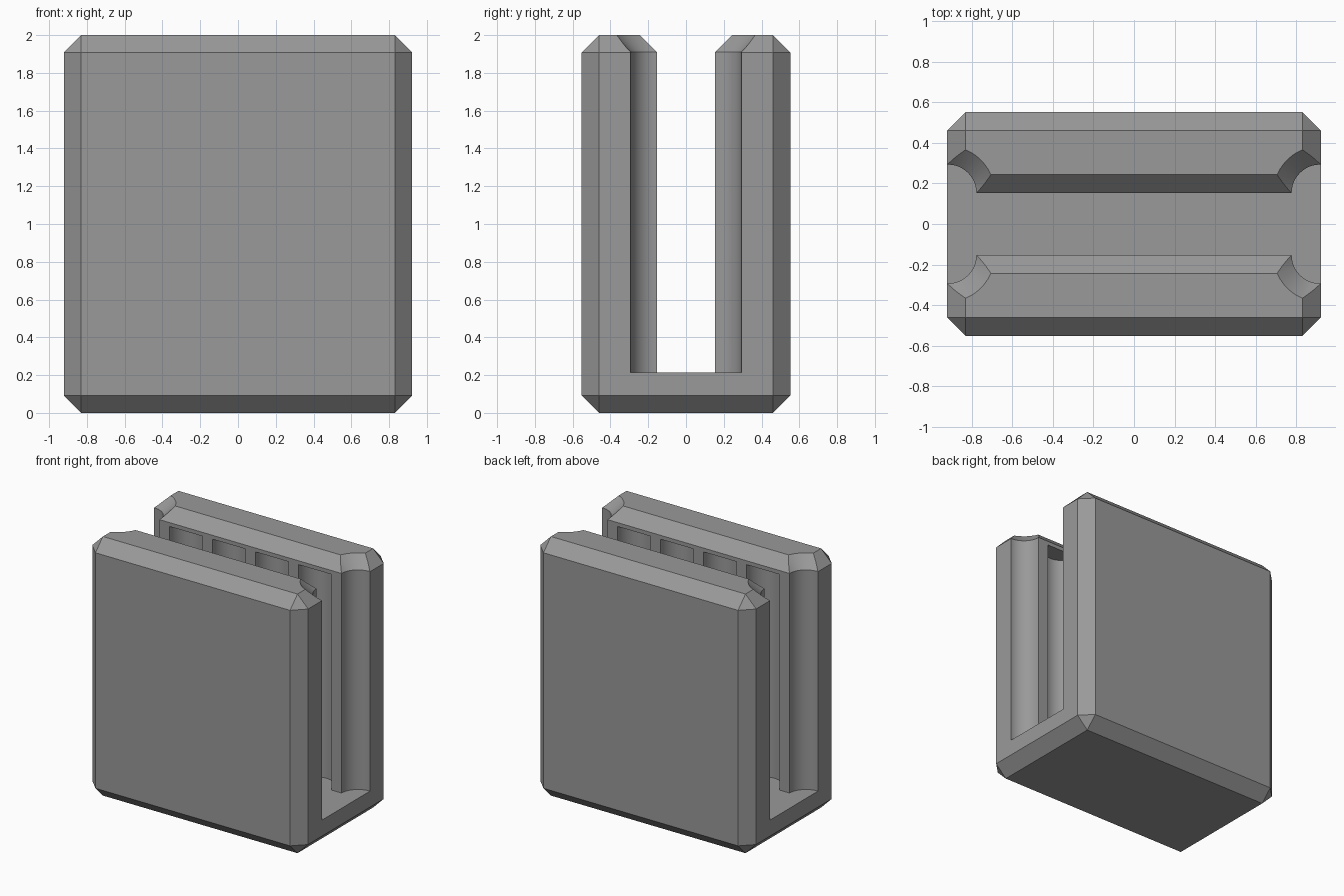
import bpy, bmesh, math

if "Cube" in bpy.data.objects:
    bpy.data.objects.remove(bpy.data.objects["Cube"])

WALL = 0.153      # half width of the slot
FLOOR = 0.215     # slot floor height
RIM = 1.91        # where the top chamfer begins
PITCH = 0.367     # spacing of the round pockets
RADIUS = 0.14

plastic = bpy.data.materials.new("grey plastic")
plastic.diffuse_color = (0.32, 0.32, 0.32, 1)
plastic.use_nodes = True
plastic.node_tree.nodes["Principled BSDF"].inputs["Base Color"].default_value = plastic.diffuse_color


def add_object(name, bm):
    bmesh.ops.recalc_face_normals(bm, faces=bm.faces)
    mesh = bpy.data.meshes.new(name)
    bm.to_mesh(mesh)
    bm.free()
    obj = bpy.data.objects.new(name, mesh)
    bpy.context.collection.objects.link(obj)
    mesh.materials.append(plastic)
    return obj


def loft(name, loops):
    """Closed solid through a stack of equal-length loops."""
    bm = bmesh.new()
    rings = [[bm.verts.new(p) for p in loop] for loop in loops]
    n = len(rings[0])
    for a, b in zip(rings, rings[1:]):
        for i in range(n):
            j = (i + 1) % n
            bm.faces.new((a[i], a[j], b[j], b[i]))
    bm.faces.new(rings[0][::-1])
    bm.faces.new(rings[-1])
    return add_object(name, bm)


def rect(hx, hy, z):
    return [(-hx, -hy, z), (hx, -hy, z), (hx, hy, z), (-hx, hy, z)]


def circle(x, y, r, z, n=48):
    return [(x + r * math.cos(2 * math.pi * i / n),
             y + r * math.sin(2 * math.pi * i / n), z) for i in range(n)]


def cut(target, cutter):
    mod = target.modifiers.new("cut", 'BOOLEAN')
    mod.operation = 'DIFFERENCE'
    mod.solver = 'EXACT'
    mod.object = cutter
    bpy.context.view_layer.objects.active = target
    bpy.ops.object.modifier_apply(modifier=mod.name)
    bpy.data.objects.remove(cutter)


# chamfered outer block
body = loft("holder_body", [rect(0.922, 0.552, 0), rect(0.922, 0.552, 2)])
bev = body.modifiers.new("chamfer", 'BEVEL')
bev.width = 0.091
bev.segments = 1
bpy.context.view_layer.objects.active = body
bpy.ops.object.modifier_apply(modifier=bev.name)

# open slot with a flared mouth
cut(body, loft("slot_cutter", [rect(1.2, WALL, FLOOR), rect(1.2, WALL, RIM),
                               rect(1.2, WALL + 0.19, RIM + 0.19)]))

for y in (-WALL, WALL):
    # finger grooves at the slot ends, flared at the top
    for x in (-2.5 * PITCH, 2.5 * PITCH):
        cut(body, loft("groove_cutter", [circle(x, y, RADIUS, FLOOR),
                                         circle(x, y, RADIUS, RIM),
                                         circle(x, y, RADIUS + 0.19, RIM + 0.19)]))
    # half-round pockets along the inner walls
    for k in (-1.5, -0.5, 0.5, 1.5):
        cut(body, loft("pocket_cutter", [circle(k * PITCH, y, RADIUS, FLOOR),
                                         circle(k * PITCH, y, RADIUS, 1.88)]))

# smooth round walls, crisp edges
bpy.ops.object.select_all(action='DESELECT')
body.select_set(True)
bpy.context.view_layer.objects.active = body
bpy.ops.object.shade_smooth_by_angle(angle=math.radians(25))
